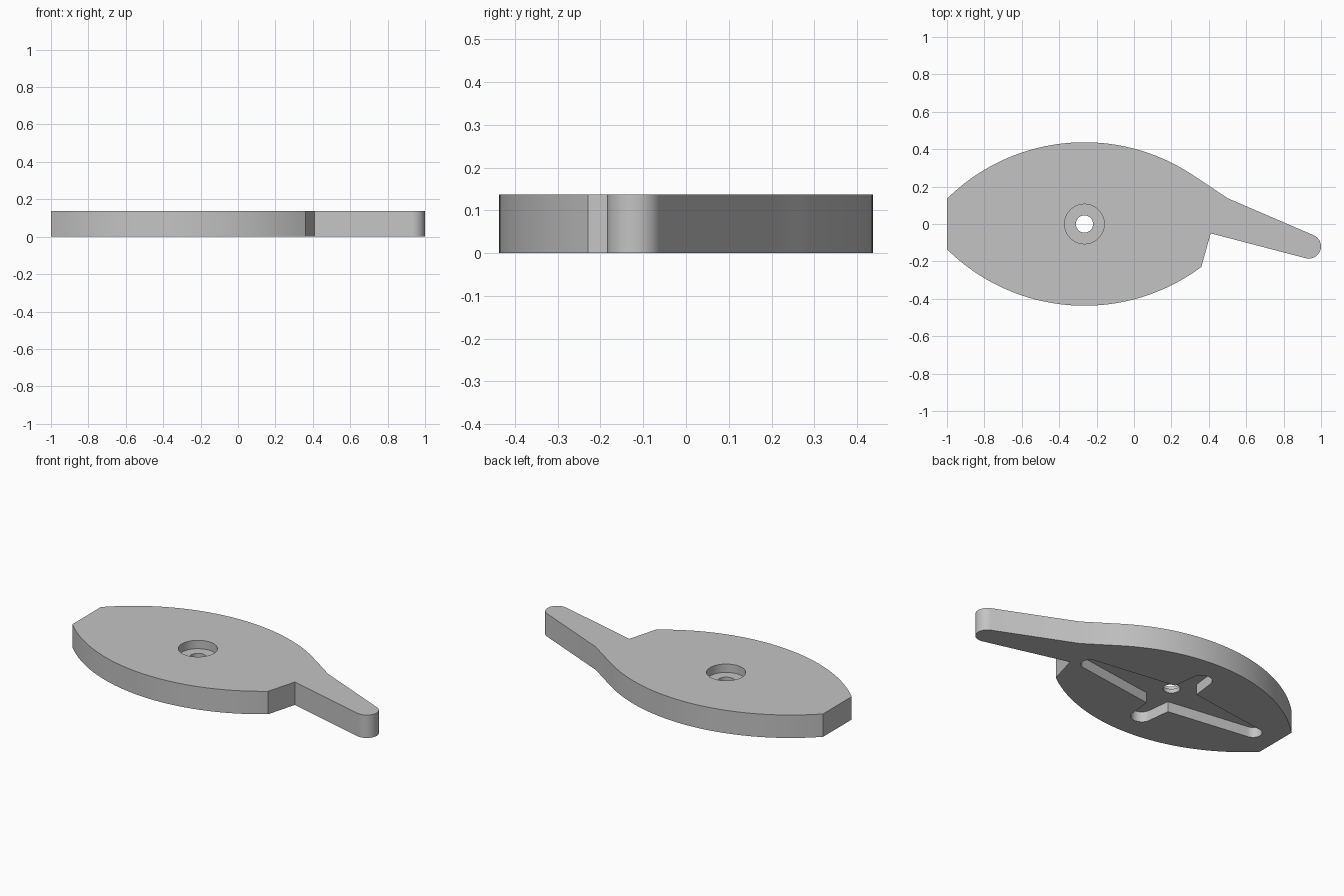
import bpy
import bmesh
from math import sin, cos, radians, sqrt

cube = bpy.data.objects.get("Cube")
if cube:
    bpy.data.objects.remove(cube)

HEIGHT = 0.137
HUB_X = -0.265      # pivot hole position
ARC_R = 1.045       # radius of the two long curved sides
ARC_TOP = 0.437

grey = bpy.data.materials.new("light grey")
grey.use_nodes = True
colour = (0.55, 0.55, 0.55, 1)
grey.diffuse_color = colour
grey.node_tree.nodes["Principled BSDF"].inputs["Base Color"].default_value = colour


def arc(cx, cy, r, start, end, steps=16):
    """Points along an arc, angles in degrees."""
    angles = [radians(start + (end - start) * i / steps) for i in range(steps + 1)]
    return [(cx + r * cos(a), cy + r * sin(a)) for a in angles]


def prism(name, outline, z0, z1):
    """Extrude a closed counter-clockwise outline from z0 to z1."""
    bm = bmesh.new()
    face = bm.faces.new([bm.verts.new((x, y, z0)) for x, y in outline])
    top = bmesh.ops.extrude_face_region(bm, geom=[face])["geom"]
    bmesh.ops.translate(bm, vec=(0, 0, z1 - z0),
                        verts=[v for v in top if isinstance(v, bmesh.types.BMVert)])
    bmesh.ops.recalc_face_normals(bm, faces=bm.faces)
    mesh = bpy.data.meshes.new(name)
    bm.to_mesh(mesh)
    bm.free()
    mesh.materials.append(grey)
    obj = bpy.data.objects.new(name, mesh)
    bpy.context.collection.objects.link(obj)
    return obj


def side(x, sign):
    """Point on the curved long side at a given x."""
    y = sqrt(ARC_R ** 2 - (x - HUB_X) ** 2) - ARC_R + ARC_TOP
    return (x, sign * y)


def side_run(x0, x1, sign, steps=40):
    return [side(x0 + (x1 - x0) * i / steps, sign) for i in range(steps + 1)]


# Lens-shaped plate with a blunt end, a notch and a rounded pointer
outline = side_run(-1, 0.36, -1)
outline += [(0.41, -0.05)]
outline += arc(0.935, -0.12, 0.065, -104.5, 66.5)
outline += [(0.5, 0.138)]
outline += side_run(0.31, -1, 1)
plate = prism("pointer_plate", outline, 0, HEIGHT)

# Cross-shaped recess underneath: long tapered arms and short arms
cross = []
for turn, reach, r, cx, cy in ((0, 0.575, 0.05, 1, 1), (90, 0.25, 0.06, -1, 1),
                               (180, 0.575, 0.05, -1, -1), (270, 0.25, 0.06, 1, -1)):
    a = radians(turn)
    cross += arc(HUB_X + reach * cos(a), reach * sin(a), r, turn - 90, turn + 90)
    cross.append((HUB_X + 0.075 * cx, 0.12 * cy))

cutters = [
    prism("cross_recess_cutter", cross, -0.1, 0.062),
    prism("counterbore_cutter", arc(HUB_X, 0, 0.106, 0, 354, 59), 0.087, 0.3),
    prism("pivot_hole_cutter", arc(HUB_X, 0, 0.046, 0, 352.5, 47), -0.2, 0.4),
]

# Cut the recess, counterbore and pivot hole
bpy.ops.object.select_all(action="DESELECT")
plate.select_set(True)
bpy.context.view_layer.objects.active = plate
for cutter in cutters:
    cutter.hide_render = True
    cut = plate.modifiers.new(cutter.name, "BOOLEAN")
    cut.operation = "DIFFERENCE"
    cut.solver = "EXACT"
    cut.object = cutter
    bpy.ops.object.modifier_apply(modifier=cut.name)
    bpy.data.objects.remove(cutter)

bpy.ops.object.shade_smooth_by_angle(angle=radians(20))
